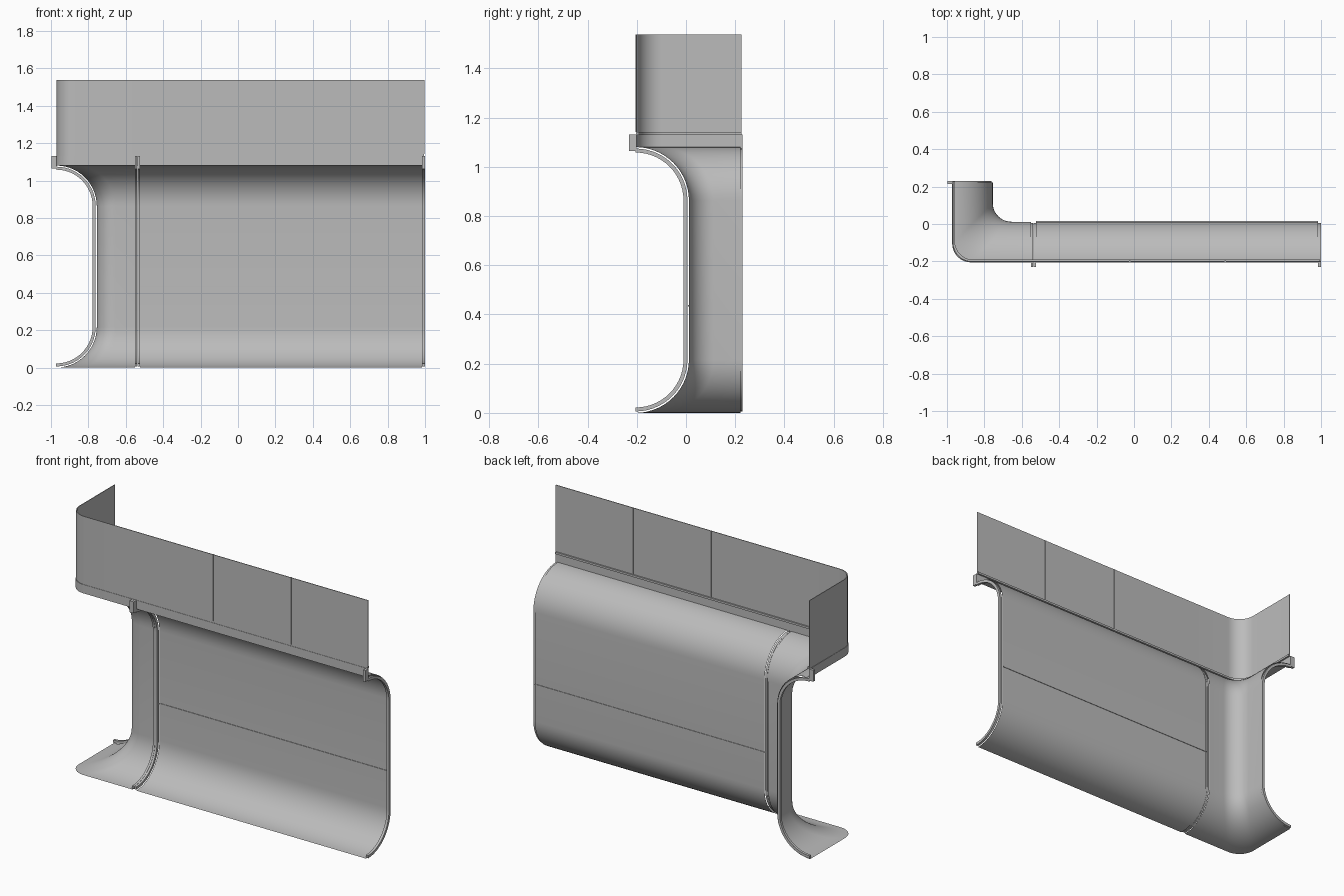
import bpy, bmesh, math

if "Cube" in bpy.data.objects:
    bpy.data.objects.remove(bpy.data.objects["Cube"])

XW, YW = -0.755, 0.012      # back sheet of the left and front walls
D = 0.217                   # reach of the cove
R = 0.1                     # plan radius of the corner
END_Y = 0.226

grey = bpy.data.materials.new("panel grey")
grey.diffuse_color = (0.5, 0.5, 0.5, 1)
grey.use_nodes = True
grey.node_tree.nodes["Principled BSDF"].inputs["Base Color"].default_value = grey.diffuse_color


def finish(name, bm, angle=35):
    bmesh.ops.remove_doubles(bm, verts=bm.verts, dist=1e-5)
    me = bpy.data.meshes.new(name)
    bm.to_mesh(me)
    bm.free()
    ob = bpy.data.objects.new(name, me)
    bpy.context.collection.objects.link(ob)
    me.materials.append(grey)
    bpy.ops.object.select_all(action='DESELECT')
    ob.select_set(True)
    bpy.context.view_layer.objects.active = ob
    bpy.ops.object.shade_smooth_by_angle(angle=math.radians(angle))
    return ob


def loft(name, rows, close=False, caps=False):
    bm = bmesh.new()
    vs = [[bm.verts.new(p) for p in r] for r in rows]
    n = len(rows[0])
    for a, b in zip(vs, vs[1:]):
        for i in range(n if close else n - 1):
            j = (i + 1) % n
            bm.faces.new((a[i], a[j], b[j], b[i]))
    if caps:
        bm.faces.new(vs[0])
        bm.faces.new(vs[-1][::-1])
    if close:
        bmesh.ops.recalc_face_normals(bm, faces=bm.faces)
    return finish(name, bm)


def straight(d, x0, x1):
    return [(x0, YW - d), (x1, YW - d)]


def corner(d, x0, y1=END_Y):
    # plan path: along the front wall, round the corner, along the left wall
    cx, cy = XW - d + R, YW - d + R
    arc = [(cx - R * math.sin(a), cy - R * math.cos(a))
           for a in (math.pi / 2 * i / 12 for i in range(13))]
    return [(x0, YW - d)] + arc + [(XW - d, y1)]


def sweep(name, profile, path, *args, close=False):
    cols = [[(x, y, z) for x, y in path(d, *args)] for d, z in profile]
    rows = [list(r) for r in zip(*cols)]
    return loft(name, rows[::-1], close, close)


def cove(o=0.0, steps=14):
    # C-shaped wall profile, offset o towards the hollow side
    r = D - o
    low = [(D - r * math.sin(a), D - r * math.cos(a))
           for a in (math.pi / 2 * i / steps for i in range(steps + 1))]
    return low + [(d, 1.08 - z) for d, z in reversed(low)]


def rect(d0, d1, z0, z1):
    return [(d0, z0), (d1, z0), (d1, z1), (d0, z1)]


# curved wall sheets
sweep("front_wall", cove(), straight, 0.985, -0.525)
sweep("corner_wall", cove(), corner, -0.55, END_Y - 0.004)

# trim strip and ledge below the upper panels
for nm, pr in (("trim_strip", rect(D - 0.004, D, 1.08, 1.132)),
               ("panel_ledge", rect(D - 0.014, D - 0.002, 1.13, 1.142))):
    sweep(nm + "_front", pr, straight, 0.995, -0.54, close=True)
    sweep(nm + "_corner", pr, corner, -0.54, close=True)

# upper panels
up = rect(D - 0.006, D - 0.002, 1.142, 1.537)
for i, (a, b) in enumerate(((0.997, 0.493), (0.485, -0.02), (-0.028, -0.545))):
    sweep(f"upper_panel_{i + 1}", up, straight, a, b, close=True)
sweep("upper_corner_panel", up, corner, -0.545, close=True)

# seam strips
for i, x in enumerate((0.489, -0.024)):
    sweep(f"upper_seam_{i + 1}", rect(D - 0.009, D, 1.142, 1.537),
          straight, x + 0.004, x - 0.004, close=True)
sweep("wall_seam", rect(-0.003, 0.003, 0.432, 0.438), straight, 0.985, -0.525, close=True)


# ribs following the cove, each with a square tab at the top
def rib(name, s0, s1, left=False):
    def put(d, s, z):
        return (XW - d, s, z) if left else (s, YW - d, z)
    rows = []
    for (da, za), (db, zb) in zip(cove(0.006), cove(0.022)):
        rows.append([put(da, s0, za), put(da, s1, za), put(db, s1, zb), put(db, s0, zb)])
    loft(name, rows, True, True)
    tab = [[put(d, s, z) for d, s in ((D - 0.004, s0), (D - 0.004, s1), (0.243, s1), (0.243, s0))]
           for z in (1.064, 1.132)]
    loft(name + "_tab", tab, True, True)


rib("right_end_rib", 0.985, 1.0)
rib("right_joint_rib", -0.538, -0.525)
rib("left_joint_rib", -0.552, -0.539)
rib("left_end_rib", END_Y - 0.012, END_Y + 0.003, True)
